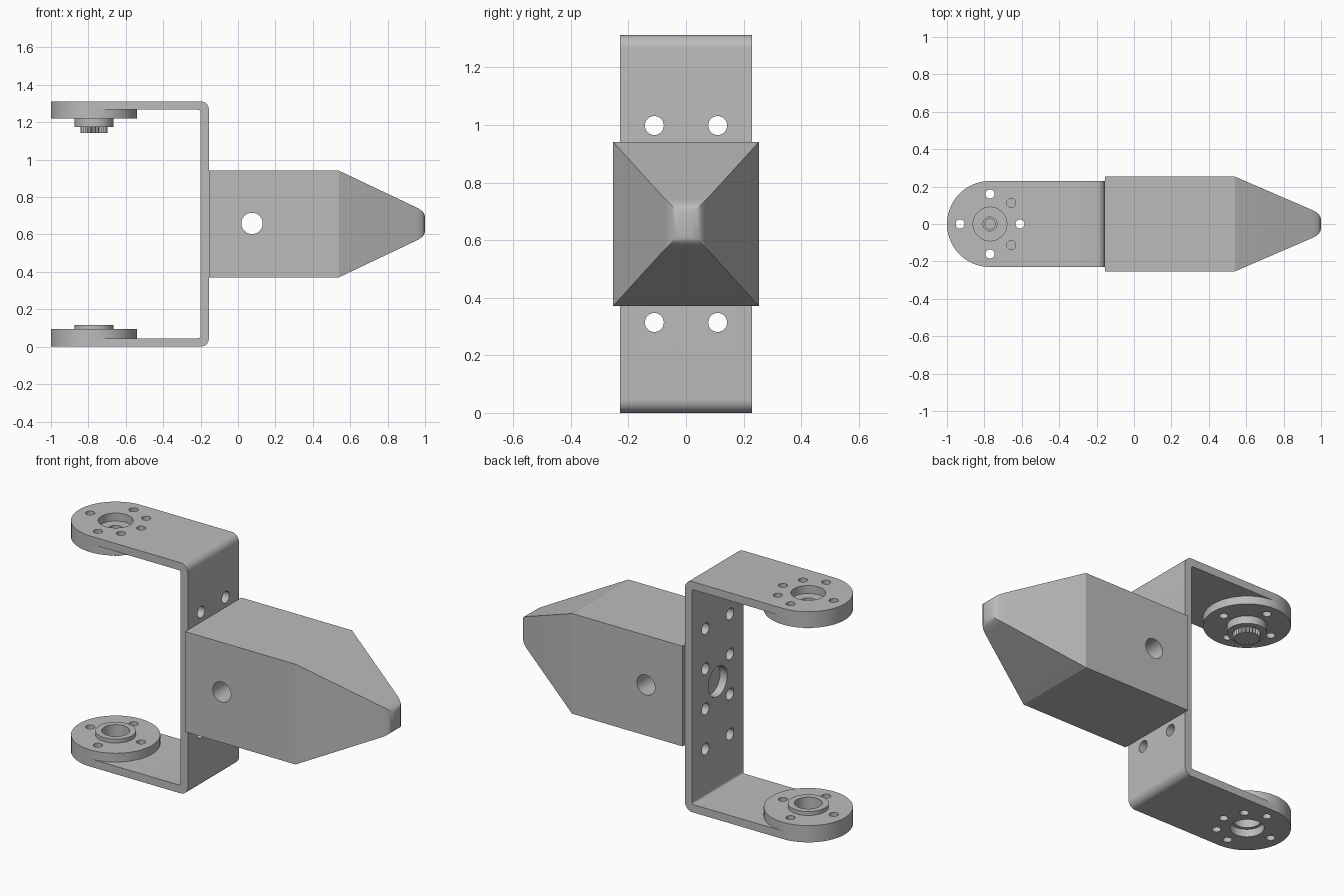
import bpy, bmesh, math
from math import cos, sin, pi

cube = bpy.data.objects.get("Cube")
if cube:
    bpy.data.objects.remove(cube, do_unlink=True)

grey = bpy.data.materials.new("plain grey")
grey.use_nodes = True
colour = (0.5, 0.5, 0.5, 1)
grey.diffuse_color = colour
grey.node_tree.nodes["Principled BSDF"].inputs["Base Color"].default_value = colour

PIVOT = -0.77      # x of the joint axis
HALF = 0.23        # half width of the bracket
TOP = 1.312        # overall height
MID = TOP / 2
PLATE = 0.045      # sheet thickness
BACK = -0.155      # outer face of the bracket web


def loft(name, rings):
    """Skin a solid through rings of equal point count."""
    bm = bmesh.new()
    loops = [[bm.verts.new(p) for p in ring] for ring in rings]
    n = len(loops[0])
    for a, b in zip(loops, loops[1:]):
        for i in range(n):
            j = (i + 1) % n
            bm.faces.new((a[i], a[j], b[j], b[i]))
    bm.faces.new(loops[0][::-1])
    bm.faces.new(loops[-1])
    bmesh.ops.recalc_face_normals(bm, faces=bm.faces)
    mesh = bpy.data.meshes.new(name)
    bm.to_mesh(mesh)
    bm.free()
    mesh.materials.append(grey)
    obj = bpy.data.objects.new(name, mesh)
    bpy.context.collection.objects.link(obj)
    return obj


def circle(r, n=48, inner=None):
    return [((inner if inner and i % 2 else r) * cos(2 * pi * i / n),
             (inner if inner and i % 2 else r) * sin(2 * pi * i / n)) for i in range(n)]


def rod(name, axis, centre, r, lo, hi, n=48, inner=None):
    """Cylinder along an axis; centre gives the other two coordinates."""
    rings = []
    for t in (lo, hi):
        ring = []
        for u, v in circle(r, n, inner):
            p = [centre[0] + u, centre[1] + v]
            p.insert("xyz".index(axis), t)
            ring.append(p)
        rings.append(ring)
    return loft(name, rings)


def combine(obj, other, operation="DIFFERENCE"):
    """Apply a boolean and discard the tool object."""
    mod = obj.modifiers.new("cut", "BOOLEAN")
    mod.operation, mod.object, mod.solver = operation, other, "EXACT"
    bpy.ops.object.select_all(action="DESELECT")
    bpy.context.view_layer.objects.active = obj
    obj.select_set(True)
    bpy.ops.object.modifier_apply(modifier=mod.name)
    bpy.data.objects.remove(other, do_unlink=True)


def smooth(obj, angle=30):
    bpy.ops.object.select_all(action="DESELECT")
    bpy.context.view_layer.objects.active = obj
    obj.select_set(True)
    bpy.ops.object.shade_smooth_by_angle(angle=math.radians(angle))


def arc(cx, cz, r, start, end, n=8):
    return [(cx + r * cos(math.radians(start + (end - start) * i / n)),
             cz + r * sin(math.radians(start + (end - start) * i / n))) for i in range(n + 1)]


def bolt(angle):
    a = math.radians(angle)
    return PIVOT + 0.16 * cos(a), 0.16 * sin(a)


# Bent sheet bracket with rounded arm ends
R, r = 0.045, 0.012
profile = ([(-1.1, 0)] + arc(BACK - R, R, R, -90, 0) + arc(BACK - R, TOP - R, R, 0, 90)
           + [(-1.1, TOP), (-1.1, TOP - PLATE)]
           + arc(BACK - PLATE - r, TOP - PLATE - r, r, 90, 0, 4)
           + arc(BACK - PLATE - r, PLATE + r, r, 0, -90, 4) + [(-1.1, PLATE)])
bracket = loft("u_bracket", [[(x, y, z) for x, z in profile] for y in (-HALF, HALF)])
stadium = arc(PIVOT, 0, HALF, 90, 270, 48) + [(0, -HALF), (0, HALF)]
combine(bracket, loft("trim", [[(x, y, z) for x, y in stadium] for z in (-1, 2)]), "INTERSECT")

# Joint holes through both arms
combine(bracket, rod("cutter", "z", (PIVOT, 0), 0.09, -1, 2))
for angle in (0, 45, 90, 180, 270, 315):
    combine(bracket, rod("cutter", "z", bolt(angle), 0.024, -1, 2, 24))

# Mounting holes through the web
combine(bracket, rod("cutter", "x", (0, MID), 0.085, -0.4, 0.1))
for side in (-1, 1):
    for dz in (-0.342, -0.114, 0.114, 0.342):
        combine(bracket, rod("cutter", "x", (side * 0.11, MID + dz), 0.033, -0.4, 0.1, 24))
smooth(bracket)

# Lower joint disc with raised socket
lower = rod("lower_disc", "z", (PIVOT, 0), HALF, PLATE, 0.095, 96)
combine(lower, rod("lower_boss", "z", (PIVOT, 0), 0.105, 0.06, 0.117), "UNION")
combine(lower, rod("cutter", "z", (PIVOT, 0), 0.072, -1, 0.5))

# Upper joint disc with boss and toothed spindle
upper = rod("upper_disc", "z", (PIVOT, 0), HALF, 1.22, TOP - PLATE, 96)
combine(upper, rod("upper_boss", "z", (PIVOT, 0), 0.105, 1.175, 1.24), "UNION")
combine(upper, rod("spindle", "z", (PIVOT, 0), 0.073, 1.143, 1.2, 50, 0.064), "UNION")
combine(upper, rod("cutter", "z", (PIVOT, 0), 0.037, 1.2, 2))
combine(upper, rod("cutter", "z", (PIVOT, 0), 0.027, 1.16, 2))

for disc in (lower, upper):
    for angle in (0, 90, 180, 270):
        combine(disc, rod("cutter", "z", bolt(angle), 0.024, -1, 2, 24))
    smooth(disc)

# Tapered foot block: x, half width, half height
sections = [(BACK, 0.253, 0.285), (0.54, 0.253, 0.285), (0.955, 0.074, 0.088),
            (0.975, 0.063, 0.077), (0.988, 0.052, 0.066), (0.997, 0.037, 0.052), (1.0, 0.022, 0.038)]
block = loft("foot_block", [[(x, s * w, MID + t * h) for s, t in
                             ((-1, -1), (1, -1), (1, 1), (-1, 1))] for x, w, h in sections])
combine(block, rod("cutter", "y", (0.075, MID + 0.003), 0.057, -1, 1))
smooth(block, 22)
